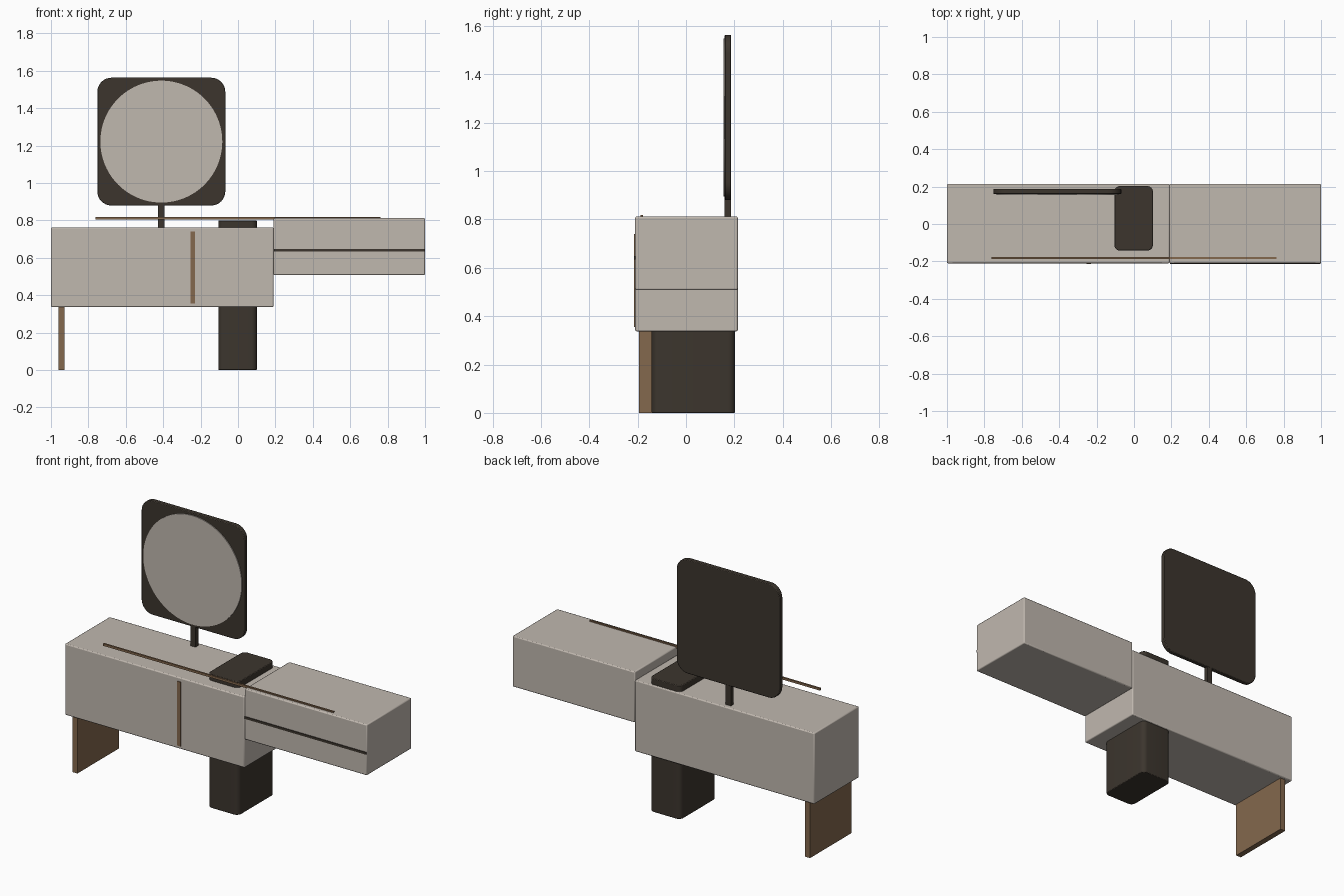
import bpy, bmesh, math

if "Cube" in bpy.data.objects:
    bpy.data.objects.remove(bpy.data.objects["Cube"])


def material(name, rgb):
    m = bpy.data.materials.new(name)
    m.diffuse_color = (*rgb, 1.0)
    m.use_nodes = True
    m.node_tree.nodes["Principled BSDF"].inputs["Base Color"].default_value = m.diffuse_color
    return m


TAUPE = material("taupe lacquer", (0.53, 0.48, 0.43))
DARK = material("dark stained wood", (0.045, 0.036, 0.027))
BROWN = material("brown wood", (0.23, 0.138, 0.075))


def finish(name, bm, mat):
    bmesh.ops.recalc_face_normals(bm, faces=bm.faces[:])
    me = bpy.data.meshes.new(name)
    bm.to_mesh(me)
    bm.free()
    me.materials.append(mat)
    ob = bpy.data.objects.new(name, me)
    bpy.context.collection.objects.link(ob)
    bpy.context.view_layer.objects.active = ob
    for o in bpy.context.selected_objects:
        o.select_set(False)
    ob.select_set(True)
    bpy.ops.object.shade_smooth_by_angle(angle=math.radians(35))
    return ob


def box(name, x, y, z, mat, round_axis=None, radius=0.0, edge=0.0):
    """Box from min/max ranges; optionally round the edges along one axis, then soften the rest."""
    bm = bmesh.new()
    bmesh.ops.create_cube(bm, size=1)
    for v in bm.verts:
        v.co = [(r[0] + r[1]) / 2 + c * (r[1] - r[0]) for r, c in zip((x, y, z), v.co)]
    if round_axis is not None:
        es = [e for e in bm.edges
              if abs((e.verts[0].co - e.verts[1].co).normalized()[round_axis]) > 0.9]
        bmesh.ops.bevel(bm, geom=es, offset=radius, segments=8, profile=0.5, affect='EDGES')
    ob = finish(name, bm, mat)
    if edge:
        b = ob.modifiers.new("soft edges", 'BEVEL')
        b.width, b.segments, b.limit_method = edge, 2, 'ANGLE'
        b.angle_limit = math.radians(40)
    return ob


# Cabinets
box("main_cabinet", (-1, 0.19), (-0.21, 0.214), (0.337, 0.763), TAUPE, edge=0.006)
box("raised_drawer_cabinet", (0.19, 1), (-0.21, 0.214), (0.508, 0.812), TAUPE, edge=0.006)

# Supports
box("pillar", (-0.105, 0.101), (-0.142, 0.203), (0, 0.80), DARK, 2, 0.03, 0.004)
box("side_leg", (-0.961, -0.927), (-0.195, 0.199), (0, 0.34), BROWN)

# Front details
box("door_pull_strip", (-0.254, -0.23), (-0.214, -0.207), (0.355, 0.74), BROWN)
box("drawer_gap_strip", (0.192, 0.998), (-0.214, -0.207), (0.634, 0.648), DARK)
box("top_rail", (-0.763, 0.762), (-0.188, -0.177), (0.806, 0.819), BROWN)

# Mirror
box("mirror_stem", (-0.428, -0.393), (0.16, 0.186), (0.75, 0.91), DARK)
box("mirror_frame", (-0.752, -0.068), (0.16, 0.187), (0.88, 1.563), DARK, 1, 0.075, 0.004)
bm = bmesh.new()
bmesh.ops.create_cone(bm, cap_ends=True, segments=96, radius1=0.326, radius2=0.326, depth=0.008)
for v in bm.verts:
    a, b, c = v.co
    v.co = (-0.41 + a, 0.159 + c, 1.2215 + b)
finish("mirror_glass", bm, TAUPE)
